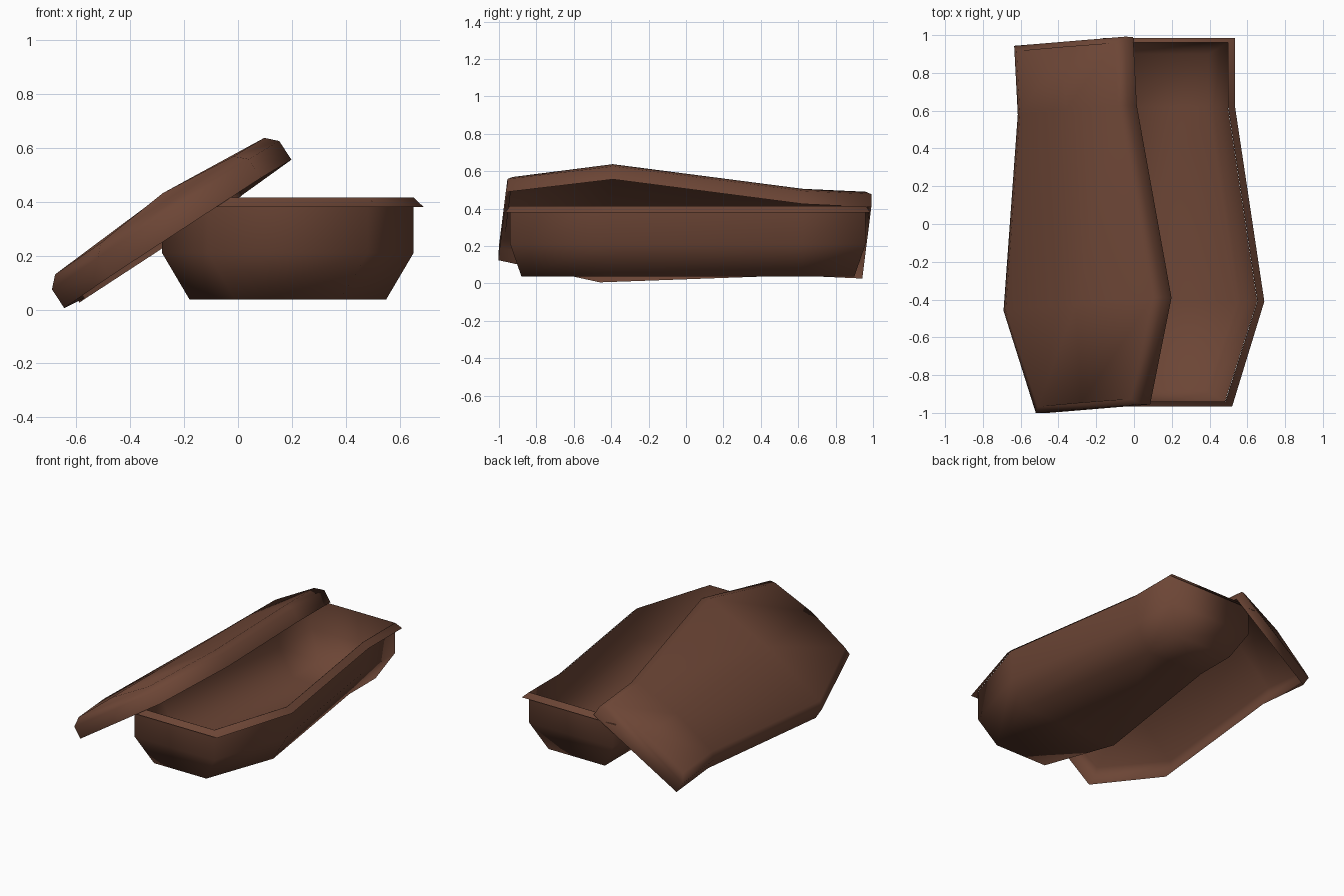
import bpy, bmesh
from mathutils import Matrix, Vector

if "Cube" in bpy.data.objects:
    bpy.data.objects.remove(bpy.data.objects["Cube"])

wood = bpy.data.materials.new("dark brown wood")
wood.diffuse_color = (0.15, 0.06, 0.036, 1)
wood.use_nodes = True
wood.node_tree.nodes["Principled BSDF"].inputs["Base Color"].default_value = wood.diffuse_color

# Coffin outline stations, foot to head: (half width, y)
OUTLINE = [(0.35, 0.985), (0.35, 0.62), (0.505, -0.41), (0.335, -0.965)]


def ring(bm, dx, dy, z):
    """Eight-point coffin outline, pulled in by dx at the sides and dy at the ends."""
    st = [(w - dx, y) for w, y in OUTLINE]
    st[0] = (st[0][0], st[0][1] - dy)
    st[3] = (st[3][0], st[3][1] + dy)
    pts = [(w, y, z) for w, y in st] + [(-w, y, z) for w, y in reversed(st)]
    return [bm.verts.new(p) for p in pts]


def build(name, rings, cap=None, ridge=0.0):
    bm = bmesh.new()
    loops = [ring(bm, *r) for r in rings]
    for a, b in zip(loops, loops[1:]):
        for i in range(8):
            j = (i + 1) % 8
            bm.faces.new((a[i], a[j], b[j], b[i]))
    top = loops[-1]
    if cap == "flat":
        for i in range(3):
            bm.faces.new((top[i], top[i + 1], top[6 - i], top[7 - i]))
    elif cap == "ridge":
        spine = [bm.verts.new((0, top[i].co.y, ridge)) for i in range(4)]
        for i in range(3):
            bm.faces.new((top[i], top[i + 1], spine[i + 1], spine[i]))
            bm.faces.new((spine[i], spine[i + 1], top[6 - i], top[7 - i]))
        bm.faces.new((top[0], spine[0], top[7]))
        bm.faces.new((top[3], top[4], spine[3]))
    bmesh.ops.recalc_face_normals(bm, faces=bm.faces[:])
    for f in bm.faces:
        f.smooth = True
    me = bpy.data.meshes.new(name)
    bm.to_mesh(me)
    bm.free()
    me.materials.append(wood)
    ob = bpy.data.objects.new(name, me)
    bpy.context.collection.objects.link(ob)
    return ob


# Thin-walled box: straight upper wall, tapered lower wall, floor
body = build("coffin_body", [(0.038, 0.025, 0.415), (0.038, 0.025, 0.21),
                             (0.14, 0.085, 0.037)], cap="flat")
# Sloping lip around the opening
rim = build("coffin_rim", [(0, 0, 0.38), (0.037, 0.024, 0.415)])
for ob in (body, rim):
    ob.location.x = 0.185

# Hollow lid with chamfered edge and shallow ridge, slid off and leaning on the rim
lid = build("coffin_lid", [(0, 0, 0), (0, 0, 0.083), (0.04, 0.03, 0.123)],
            cap="ridge", ridge=0.152)
u = Vector((0.835, 0.069, 0.545)).normalized()
v = Vector((-0.048, 0.998, -0.043))
v = (v - u * v.dot(u)).normalized()
n = u.cross(v)
rot = Matrix((u, v, n)).transposed()
lid.matrix_world = Matrix.Translation((-0.245, -0.016, 0.262)) @ rot.to_4x4()
